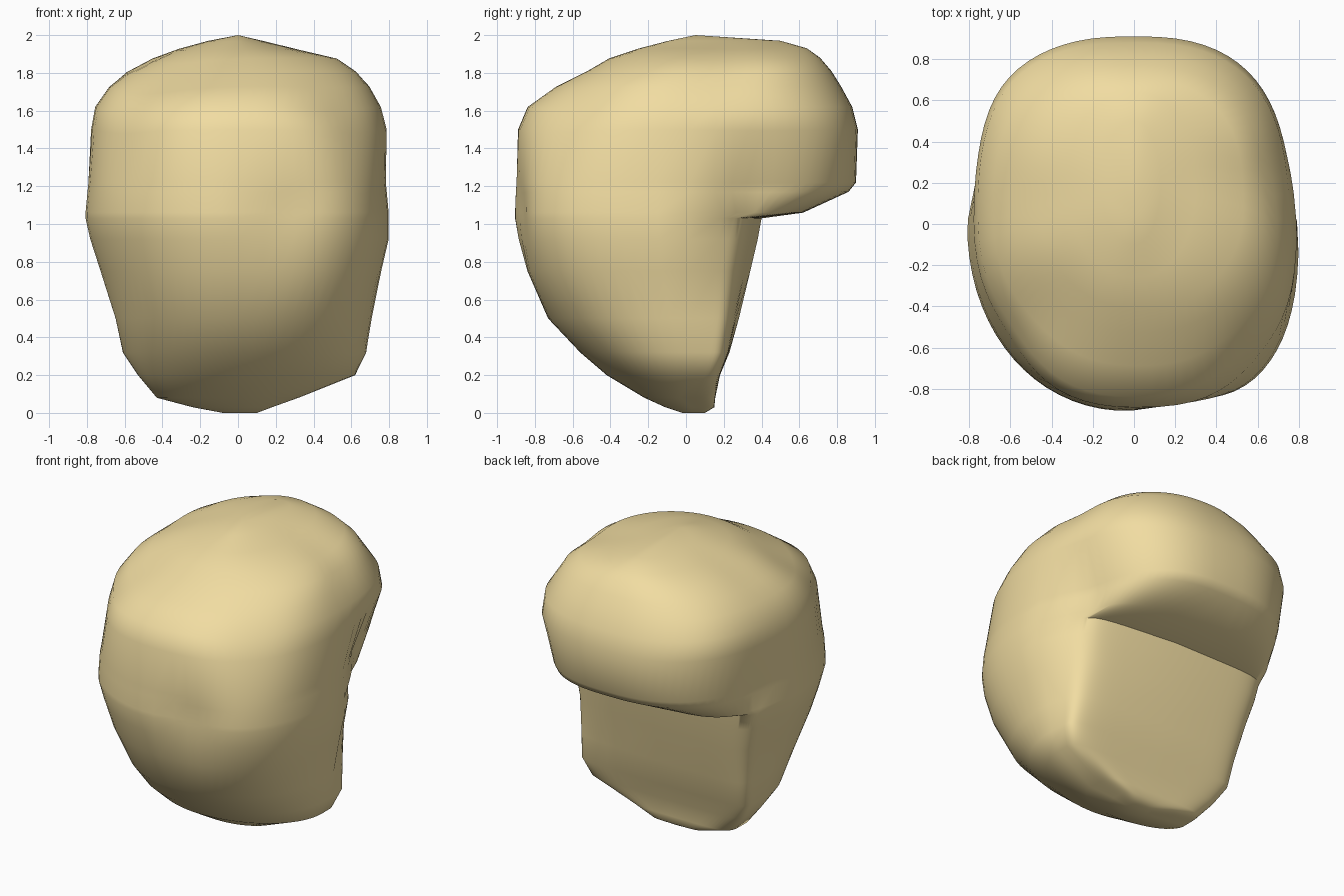
import bpy, bmesh, math
from mathutils import Vector

SEG = 72

# Horizontal slices: z, left x, right x, front y, back y, front and back squareness
SLICES = [
    (0.00, -0.08, 0.10, -0.02, 0.10, 2.0, 3.0),
    (0.03, -0.24, 0.18, -0.11, 0.15, 2.0, 5.0),
    (0.08, -0.43, 0.32, -0.22, 0.155, 2.0, 6.0),
    (0.20, -0.53, 0.62, -0.42, 0.18, 2.0, 7.0),
    (0.32, -0.61, 0.68, -0.56, 0.23, 2.0, 8.0),
    (0.50, -0.65, 0.71, -0.73, 0.28, 2.0, 8.0),
    (0.75, -0.73, 0.76, -0.84, 0.34, 2.1, 8.0),
    (0.92, -0.785, 0.80, -0.89, 0.38, 2.1, 8.0),
    (1.03, -0.81, 0.80, -0.91, 0.40, 2.15, 8.0),
    (1.06, -0.81, 0.80, -0.91, 0.62, 2.15, 4.0),
    (1.17, -0.80, 0.79, -0.905, 0.86, 2.2, 2.7),
    (1.22, -0.795, 0.785, -0.90, 0.90, 2.2, 2.6),
    (1.50, -0.78, 0.79, -0.89, 0.91, 2.3, 2.6),
    (1.62, -0.76, 0.76, -0.84, 0.88, 2.3, 2.6),
    (1.73, -0.69, 0.70, -0.69, 0.82, 2.3, 2.5),
    (1.81, -0.60, 0.64, -0.53, 0.77, 2.3, 2.4),
    (1.88, -0.47, 0.54, -0.41, 0.71, 2.3, 2.3),
    (1.93, -0.32, 0.30, -0.26, 0.64, 2.2, 2.2),
    (1.97, -0.16, 0.13, -0.10, 0.50, 2.0, 2.0),
]

# Broad dents (positive) and swellings (negative): centre, radius, depth
DENTS = [
    ((-0.45, -0.42, 1.72), 0.32, 0.06),
    ((-0.62, -0.58, 1.50), 0.25, 0.03),
    ((0.72, 0.42, 1.25), 0.28, 0.03),
    ((0.27, -0.90, 1.05), 0.20, 0.04),
    ((0.55, -0.62, 1.50), 0.25, 0.04),
    ((0.60, 0.22, 1.78), 0.20, 0.03),
    ((-0.50, 0.10, 1.84), 0.20, 0.02),
    ((-0.60, 0.62, 1.50), 0.25, -0.02),
]


def power(v, n):
    return math.copysign(abs(v) ** (2 / n), v)


def slice_points(z, xl, xr, yf, yb, nf, nb):
    yc = 0.02 if 0.1 < z < 1.78 else (yf + yb) / 2
    # the body narrows towards the recessed back face, fading out higher up
    narrow = max(0, min(1, (z - 0.25) / 0.4, (1.55 - z) / 0.45))
    for i in range(SEG):
        t = 2 * math.pi * i / SEG
        c, s = math.cos(t), math.sin(t)
        n = nb if s > 0 else nf
        if s < 0 and c > 0 and z < 1.6:
            n += 0.7 * max(0, min(1, (z - 0.2) / 0.5, (1.7 - z) / 0.4))
        x = power(c, n) * (xr if c > 0 else -xl)
        y = yc + power(s, n) * ((yb - yc) if s > 0 else (yc - yf))
        if y > 0:
            x *= 1 - narrow * min(y, 0.35) * (0.55 if x > 0 else 0.25)
            if x > 0 and z < 1.05:
                y *= 1 - narrow * 0.25 * x
        yield Vector((x, y, z))


def dent(p):
    out = p.copy()
    inward = (Vector((0, 0, 1.1)) - p).normalized()
    for centre, r, depth in DENTS:
        d = (p - Vector(centre)).length / r
        out += inward * depth * math.exp(-d * d)
    return out


# Boulder: loft the slices, including the undercut below the back overhang
bm = bmesh.new()
rings = [[bm.verts.new(dent(p)) for p in slice_points(*s)] for s in SLICES]
for a, b in zip(rings, rings[1:]):
    for i in range(SEG):
        j = (i + 1) % SEG
        bm.faces.new((a[i], a[j], b[j], b[i]))
bm.faces.new(rings[0][::-1])
peak = bm.verts.new((0, 0.05, 2.0))
for i in range(SEG):
    bm.faces.new((rings[-1][i], rings[-1][(i + 1) % SEG], peak))
bmesh.ops.recalc_face_normals(bm, faces=bm.faces)
mesh = bpy.data.meshes.new("boulder")
bm.to_mesh(mesh)
bm.free()
boulder = bpy.data.objects.new("boulder", mesh)
bpy.context.collection.objects.link(boulder)

# Sandstone colour and smooth shading
mat = bpy.data.materials.new("sandstone")
mat.diffuse_color = (0.88, 0.72, 0.36, 1)
mesh.materials.append(mat)
bpy.context.view_layer.objects.active = boulder
boulder.select_set(True)
bpy.ops.object.shade_smooth_by_angle(angle=math.radians(60))
